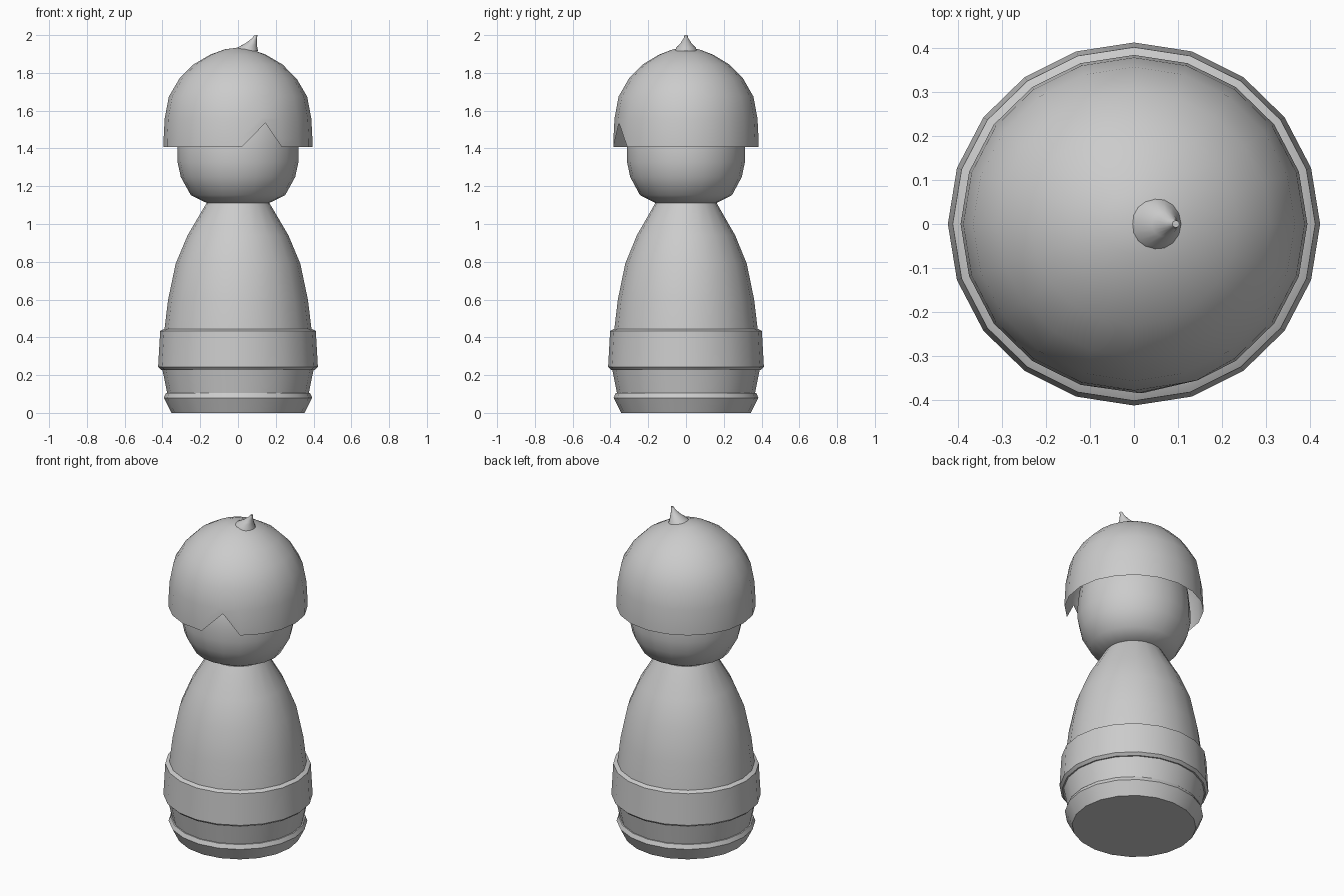
import bpy, bmesh, math

if "Cube" in bpy.data.objects:
    bpy.data.objects.remove(bpy.data.objects["Cube"])

SIDES = 20
Y_SCALE = 0.975


def lathe(name, profile, sides=SIDES, centers=None, edit=None, angle=32):
    """Revolve (radius, z) points from bottom to top; radius 0 makes a pole."""
    bm = bmesh.new()
    rings = []
    for k, (r, z) in enumerate(profile):
        cx = centers[k] if centers else 0.0
        if r == 0:
            rings.append([bm.verts.new((cx, 0, z))])
        else:
            rings.append([bm.verts.new((cx + r * math.cos(2 * math.pi * i / sides),
                                        r * Y_SCALE * math.sin(2 * math.pi * i / sides), z))
                          for i in range(sides)])
    for a, b in zip(rings, rings[1:]):
        for i in range(sides):
            j = (i + 1) % sides
            if len(a) == 1:
                bm.faces.new((a[0], b[j], b[i]))
            elif len(b) == 1:
                bm.faces.new((a[i], a[j], b[0]))
            else:
                bm.faces.new((a[i], a[j], b[j], b[i]))
    if edit:
        edit(rings)
    mesh = bpy.data.meshes.new(name)
    bm.to_mesh(mesh)
    bm.free()
    obj = bpy.data.objects.new(name, mesh)
    bpy.context.collection.objects.link(obj)
    bpy.ops.object.select_all(action='DESELECT')
    obj.select_set(True)
    bpy.context.view_layer.objects.active = obj
    bpy.ops.object.shade_smooth_by_angle(angle=math.radians(angle))
    return obj


# robe with base foot, groove and raised band
lathe("body", [
    (0, 0), (0.352, 0), (0.393, 0.08), (0.382, 0.105), (0.375, 0.105),
    (0.40, 0.228), (0.408, 0.228), (0.423, 0.243), (0.412, 0.434), (0.393, 0.444),
    (0.389, 0.445), (0.37, 0.60), (0.33, 0.79), (0.267, 0.94), (0.167, 1.11), (0, 1.11)])

# round head, continuing under the hair
lathe("head", [
    (0, 1.112), (0.167, 1.112), (0.25, 1.153), (0.303, 1.249), (0.32, 1.328),
    (0.32, 1.41), (0.31, 1.51), (0.26, 1.61), (0.16, 1.68), (0, 1.71)], angle=40)


# raise one fringe vertex to make the notch at the front
def cut_fringe(rings):
    for ring, x, z in ((rings[0], 0.145, 1.535), (rings[1], 0.143, 1.548)):
        ring[16].co = (x, -0.355, z)
    rings[0][15].co.x = 0.02
    rings[1][15].co.x = 0.01


# open hair shell
lathe("hair", [
    (0.394, 1.407), (0.394, 1.45), (0.388, 1.56), (0.366, 1.675), (0.31, 1.77),
    (0.235, 1.845), (0.148, 1.896), (0.07, 1.925), (0, 1.934)], edit=cut_fringe, angle=40)

# small curled tuft leaning to the side
lathe("hair_tuft", [(0.062, 1.915), (0.052, 1.935), (0.03, 1.957), (0.013, 1.983),
                    (0.008, 2.0), (0, 2.0)],
      sides=16, centers=[0.045, 0.05, 0.07, 0.087, 0.095, 0.095], angle=50)
